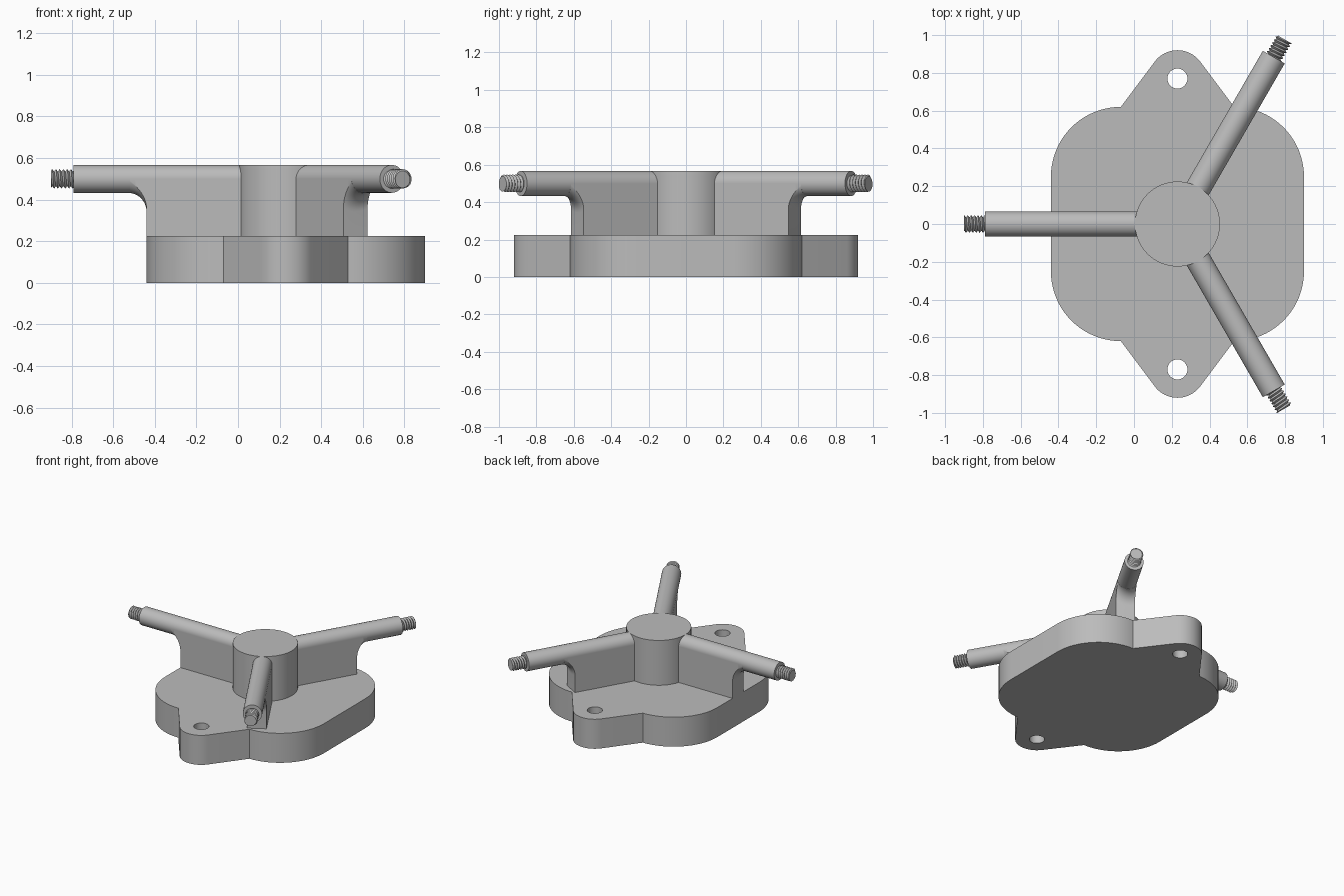
import bpy, bmesh
from math import sin, cos, pi, radians, sqrt
from mathutils import Matrix, Vector

cube = bpy.data.objects.get("Cube")
if cube:
    bpy.data.objects.remove(cube)

CX = 0.23                     # hub axis
BASE_H, TOP = 0.225, 0.567
TUBE_R = 0.067
AXIS_Z = TOP - TUBE_R
WEB_END, FILLET = 0.67, 0.09
TUBE_END, TIP = 1.02, 1.13

grey = bpy.data.materials.new("plain grey")
grey.use_nodes = True
grey.diffuse_color = (0.5, 0.5, 0.5, 1)
grey.node_tree.nodes["Principled BSDF"].inputs["Base Color"].default_value = (0.5, 0.5, 0.5, 1)


def finish(obj):
    obj.data.materials.clear()
    obj.data.materials.append(grey)
    bpy.ops.object.select_all(action='DESELECT')
    obj.select_set(True)
    bpy.context.view_layer.objects.active = obj
    bpy.ops.object.shade_smooth_by_angle(angle=radians(30))
    return obj


def from_bmesh(name, bm, matrix):
    bmesh.ops.remove_doubles(bm, verts=bm.verts, dist=1e-5)
    bmesh.ops.recalc_face_normals(bm, faces=bm.faces)
    mesh = bpy.data.meshes.new(name)
    bm.to_mesh(mesh)
    bm.free()
    obj = bpy.data.objects.new(name, mesh)
    bpy.context.collection.objects.link(obj)
    obj.matrix_world = matrix
    return finish(obj)


def arc(cx, cy, r, start, end, steps):
    angles = [radians(start + (end - start) * i / steps) for i in range(steps + 1)]
    return [(cx + r * cos(a), cy + r * sin(a)) for a in angles]


def loft(bm, rings, closed=True, caps=True):
    rows = [[bm.verts.new(p) for p in ring] for ring in rings]
    n = len(rows[0])
    for a, b in zip(rows, rows[1:]):
        for j in range(n if closed else n - 1):
            k = (j + 1) % n
            bm.faces.new((a[j], a[k], b[k], b[j]))
    if caps:
        bm.faces.new(rows[0])
        bm.faces.new(rows[-1])
    return rows


# Base plate: one quarter of the outline, mirrored both ways, with two bolt holes
quarter = arc(0, 0.77, 0.15, 90, 36.87, 10) + arc(0.30, 0.25, 0.37, 90, 0, 20)
half = quarter + [(x, -y) for x, y in reversed(quarter)]
outline = half + [(-x, y) for x, y in reversed(half[1:-1])]
curve = bpy.data.curves.new("base_plate", 'CURVE')
curve.dimensions = '2D'
curve.fill_mode = 'BOTH'
curve.extrude = BASE_H / 2
loops = [outline] + [arc(0, y, 0.053, 0, 348.75, 31) for y in (0.77, -0.77)]
for loop in loops:
    spline = curve.splines.new('POLY')
    spline.points.add(len(loop) - 1)
    for point, (x, y) in zip(spline.points, loop):
        point.co = (x, y, 0, 1)
    spline.use_cyclic_u = True
base = bpy.data.objects.new("base_plate", curve)
bpy.context.collection.objects.link(base)
base.location = (CX, 0, BASE_H / 2)
bpy.context.view_layer.objects.active = base
base.select_set(True)
bpy.ops.object.convert(target='MESH')
base = bpy.context.view_layer.objects.active
bm = bmesh.new()
bm.from_mesh(base.data)
bmesh.ops.remove_doubles(bm, verts=bm.verts, dist=1e-5)
bmesh.ops.recalc_face_normals(bm, faces=bm.faces)
bm.to_mesh(base.data)
bm.free()
finish(base)

# Central hub
bm = bmesh.new()
bmesh.ops.create_cone(bm, cap_ends=True, segments=64, radius1=0.225, radius2=0.225,
                      depth=TOP - BASE_H)
from_bmesh("hub", bm, Matrix.Translation((CX, 0, (TOP + BASE_H) / 2)))


def circle_ring(s, r, n=40):
    return [(s, r * cos(2 * pi * j / n), r * sin(2 * pi * j / n)) for j in range(n)]


def make_tube(name, start, end, radius, matrix):
    bm = bmesh.new()
    loft(bm, [circle_ring(start, radius), circle_ring(end, radius)])
    from_bmesh(name, bm, matrix)


def make_web(name, matrix):
    # Upright rib whose outer end flares into the underside of the tube
    widths = [-TUBE_R * cos(pi * i / 16) for i in range(17)]

    def section(s, depth):
        return ([(s, -TUBE_R, 0)] + [(s, w, -depth(w)) for w in widths]
                + [(s, TUBE_R, 0)])

    drop = AXIS_Z - BASE_H
    rings = [section(s, lambda w: drop) for s in (0.19, WEB_END)]
    for i in range(12):
        a = pi / 2 * i / 12
        rho = TUBE_R + FILLET * (1 - sin(a))
        rings.append(section(WEB_END + FILLET * (1 - cos(a)),
                             lambda w: sqrt(max(rho * rho - w * w, 0))))
    bm = bmesh.new()
    loft(bm, rings)
    from_bmesh(name, bm, matrix)


def make_thread(name, matrix):
    # Helical ridge: crest and root rows that climb one pitch per turn
    pitch, n = 0.018, 24
    low, high = TUBE_END, TIP
    turns = int((high - low) / pitch) + 2
    bm = bmesh.new()
    rings = []
    for i in range(-2, 2 * turns):
        r = 0.047 if i % 2 else 0.035
        ring = []
        for j in range(n + 1):
            s = low + (i / 2 + j / n) * pitch
            a = 2 * pi * j / n
            ring.append((s, r * cos(a), r * sin(a)))
        rings.append(ring)
    loft(bm, rings, closed=False, caps=False)
    bmesh.ops.remove_doubles(bm, verts=bm.verts, dist=1e-5)
    # Trim both ends square and close them
    for s, direction in ((low, -1), (high, 1)):
        bmesh.ops.bisect_plane(bm, geom=bm.verts[:] + bm.edges[:] + bm.faces[:],
                               plane_co=Vector((s, 0, 0)), plane_no=Vector((direction, 0, 0)),
                               clear_outer=True)
        rim = [e for e in bm.edges if e.is_boundary
               and all(abs(v.co.x - s) < 1e-5 for v in e.verts)]
        bmesh.ops.holes_fill(bm, edges=rim, sides=0)
    from_bmesh(name, bm, matrix)


# Three arms spaced evenly around the hub
for label, angle in (("right", 180), ("back", 60), ("front", -60)):
    place = Matrix.Translation((CX, 0, AXIS_Z)) @ Matrix.Rotation(radians(angle), 4, 'Z')
    make_tube(label + "_arm_tube", 0.19, TUBE_END, TUBE_R, place)
    make_web(label + "_arm_web", place)
    make_thread(label + "_arm_thread", place)
